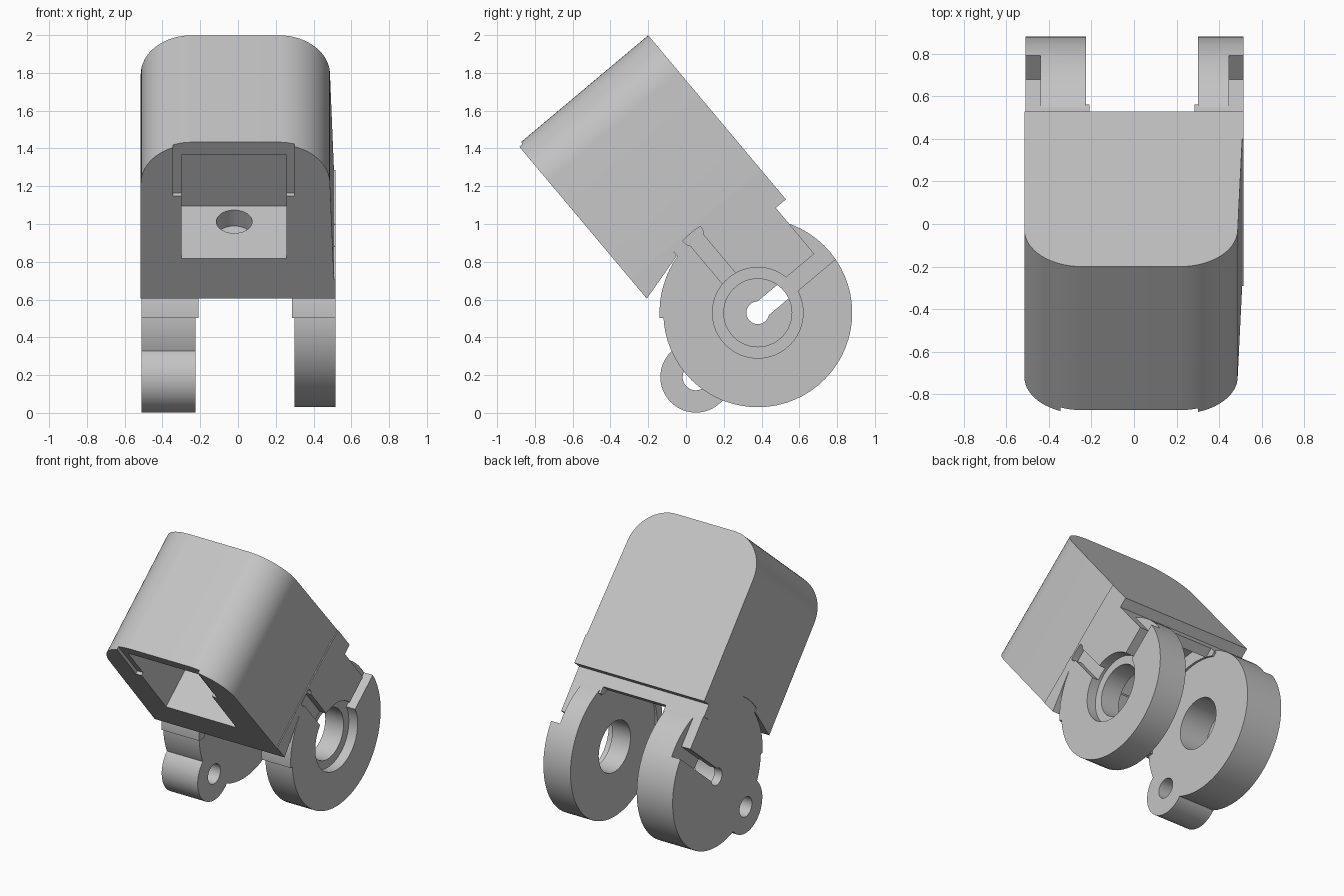
import bpy, bmesh
from math import radians, cos, sin
from mathutils import Matrix, Vector

cube = bpy.data.objects.get("Cube")
if cube:
    bpy.data.objects.remove(cube)

grey = bpy.data.materials.new("plain grey")
grey.use_nodes = True
colour = (0.55, 0.55, 0.55, 1)
grey.diffuse_color = colour
grey.node_tree.nodes["Principled BSDF"].inputs["Base Color"].default_value = colour

# Tilted working frame with its origin at the pivot: x across, b to the back, c along the body
FRAME = Matrix.Translation((0, 0.38, 0.53)) @ Matrix.Rotation(radians(40), 4, 'X')


def arc(r, start, end, n=16, b=0, c=0):
    steps = [radians(start + (end - start) * i / n) for i in range(n + 1)]
    return [(b + r * cos(t), c + r * sin(t)) for t in steps]


def circle(r, b=0, c=0):
    return arc(r, 0, 360, 64, b, c)[:-1]


def rect(u0, u1, v0, v1):
    return [(u0, v0), (u1, v0), (u1, v1), (u0, v1)]


def prism(name, pts, lo, hi, axis='x'):
    """Extrude a closed profile along x, b or c of the tilted frame."""
    place = {'x': lambda p, t: (t, p[0], p[1]),
             'b': lambda p, t: (p[0], t, p[1]),
             'c': lambda p, t: (p[0], p[1], t)}[axis]
    bm = bmesh.new()
    ends = [[bm.verts.new(FRAME @ Vector(place(p, t))) for p in pts] for t in (lo, hi)]
    bm.faces.new(ends[0])
    bm.faces.new(ends[1])
    for i in range(len(pts)):
        j = (i + 1) % len(pts)
        bm.faces.new((ends[0][i], ends[0][j], ends[1][j], ends[1][i]))
    bmesh.ops.recalc_face_normals(bm, faces=bm.faces)
    mesh = bpy.data.meshes.new(name)
    bm.to_mesh(mesh)
    bm.free()
    mesh.materials.append(grey)
    ob = bpy.data.objects.new(name, mesh)
    bpy.context.collection.objects.link(ob)
    return ob


def combine(target, tool, operation='DIFFERENCE'):
    mod = target.modifiers.new("bool", 'BOOLEAN')
    mod.operation, mod.solver, mod.object = operation, 'EXACT', tool
    bpy.context.view_layer.objects.active = target
    bpy.ops.object.modifier_apply(modifier=mod.name)
    bpy.data.objects.remove(tool)


# Housing: rounded far end, one side slightly drafted
TOP, NEAR = 1.498, 0.566
outline = ([(-0.515, NEAR), (0.508, NEAR)]
           + arc(0.27, 3, 90, 16, 0.217, TOP - 0.27)
           + arc(0.27, 90, 180, 16, -0.245, TOP - 0.27))
housing = prism("housing", outline, -0.402, 0.5, 'b')
combine(housing, prism("lid_recess", rect(-0.345, 0.30, 1.145, 1.6), -0.5, -0.38, 'b'))
combine(housing, prism("cavity", rect(-0.30, 0.258, 0.714, 1.41), -0.5, 0.03, 'b'))
combine(housing, prism("screw_hole", circle(0.095, -0.02, -0.10), 0.604, 0.8, 'c'))

# Collar joining the housing to the fork, hollowed around the pivot
collar_profile = ([(0.5, NEAR), (-0.402, NEAR), (-0.402, 0.435), (-0.136, 0.506)]
                  + arc(0.55, 104, 50)
                  + [(0.36, 0.28), (0.43, 0.28), (0.43, 0.364), (0.5, 0.364)])
collar = prism("collar", collar_profile, -0.515, 0.515)

# Fork arms: round discs with a shoulder running up into the collar
shoulder_profile = ([(0.43, 0.23), (0.43, 0.57), (-0.13, 0.57)]
                    + arc(0.52, 105, 143) + arc(0.46, 143, 30, 30))


def fork_arm(name, inner, outer, shoulder_inner):
    side = 1 if outer > 0 else -1
    beyond, floor = outer + 0.1 * side, outer - 0.07 * side
    arm = prism(name, circle(0.5), inner, outer)
    combine(arm, prism("shoulder", shoulder_profile, shoulder_inner, outer), 'UNION')
    # Outer rim step and the slot leading in to the pivot
    combine(arm, prism("rim_step", rect(0.43, 0.7, -0.047, 0.7), floor, beyond))
    combine(arm, prism("rim_slot", rect(0, 0.7, -0.047, 0.047), floor, beyond))
    return arm


left_arm = fork_arm("left_arm", 0.30, 0.515, 0.285)
combine(left_arm, prism("bore", circle(0.18), 0.2, 0.7))
combine(left_arm, prism("counterbore", circle(0.24), 0.445, 0.7))
combine(left_arm, prism("channel", rect(-0.045, 0.045, 0.1, 0.54), 0.465, 0.7))
combine(left_arm, prism("pin_seat", circle(0.06, 0, 0.54), 0.465, 0.7))

right_arm = fork_arm("right_arm", -0.225, -0.51, -0.21)
combine(right_arm, prism("lug", circle(0.188, -0.47, -0.05), -0.51, -0.225), 'UNION')
combine(right_arm, prism("lug_hole", circle(0.07, -0.47, -0.05), -0.7, 0))
combine(right_arm, prism("blind_bore", circle(0.18), -0.45, 0))
combine(right_arm, prism("keyhole", circle(0.06), -0.7, 0))

# Smooth the curved walls, keep the edges crisp
for ob in (housing, collar, left_arm, right_arm):
    bpy.ops.object.select_all(action='DESELECT')
    ob.select_set(True)
    bpy.context.view_layer.objects.active = ob
    bpy.ops.object.shade_smooth_by_angle(angle=radians(25))
